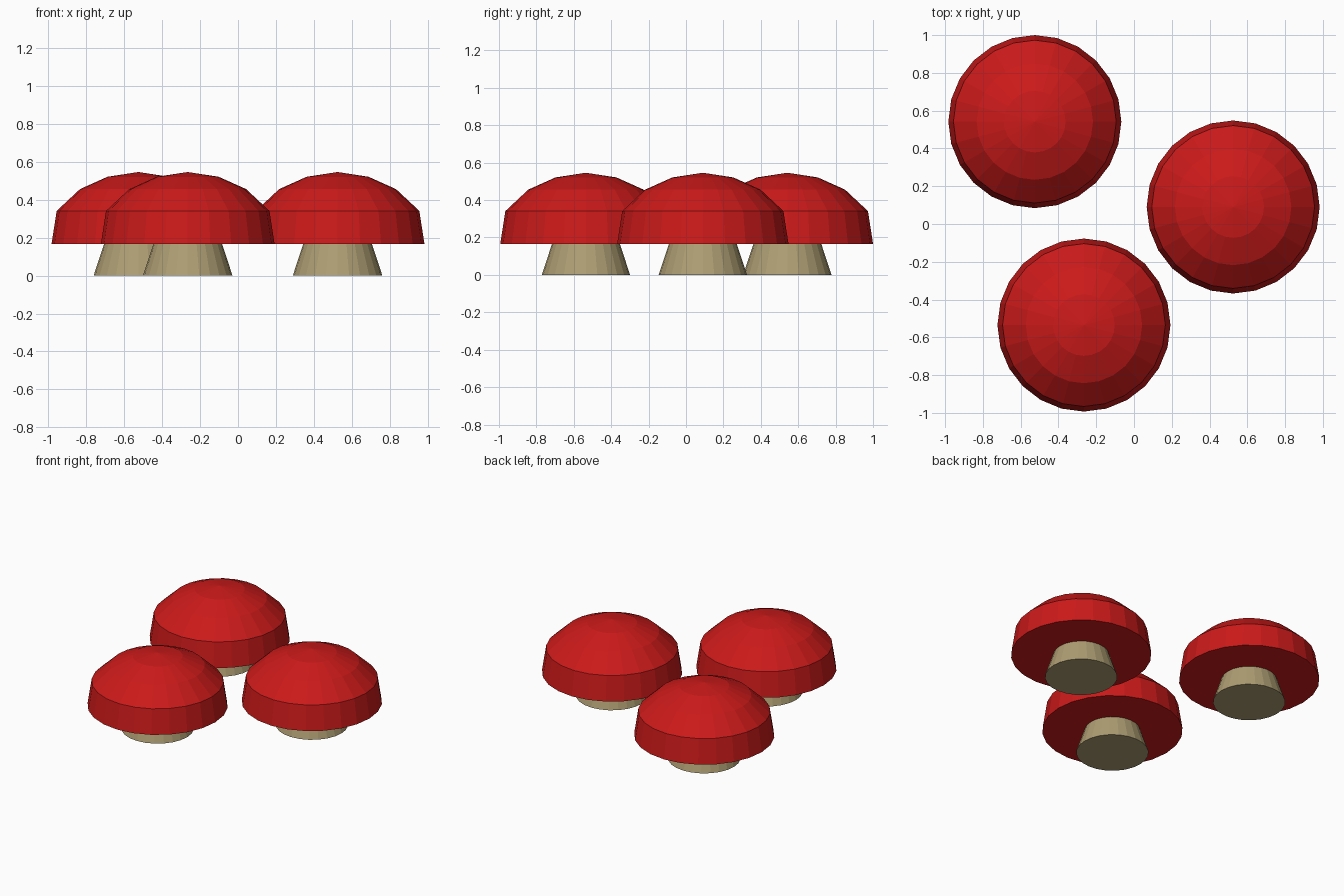
import bpy, bmesh
from math import cos, sin, tau

if "Cube" in bpy.data.objects:
    bpy.data.objects.remove(bpy.data.objects["Cube"])

SIDES = 24


def material(name, color):
    m = bpy.data.materials.new(name)
    m.diffuse_color = color
    m.use_nodes = True
    m.node_tree.nodes["Principled BSDF"].inputs["Base Color"].default_value = m.diffuse_color
    return m


def lathe(name, profile, location, mat, apex=None):
    """Spin (radius, z) rings around z; close the base, and the top with a cap or apex."""
    bm = bmesh.new()
    rings = [[bm.verts.new((r * cos(tau * i / SIDES), r * sin(tau * i / SIDES), z))
              for i in range(SIDES)] for r, z in profile]
    for a, b in zip(rings, rings[1:]):
        for i in range(SIDES):
            j = (i + 1) % SIDES
            bm.faces.new((a[i], a[j], b[j], b[i]))
    bm.faces.new(rings[0][::-1])
    top = rings[-1]
    if apex is None:
        bm.faces.new(top)
    else:
        tip = bm.verts.new((0, 0, apex))
        for i in range(SIDES):
            bm.faces.new((top[i], top[(i + 1) % SIDES], tip))
    mesh = bpy.data.meshes.new(name)
    bm.to_mesh(mesh)
    bm.free()
    mesh.materials.append(mat)
    obj = bpy.data.objects.new(name, mesh)
    obj.location = location
    bpy.context.collection.objects.link(obj)
    return obj


red = material("cap_red", (0.60, 0.01, 0.01, 1))
tan = material("stem_tan", (0.42, 0.34, 0.17, 1))

# Three identical mushrooms
for n, (x, y) in enumerate([(-0.525, 0.542), (0.525, 0.09), (-0.265, -0.535)], 1):
    # Tapered stem
    lathe(f"mushroom_stem_{n}", [(0.236, 0), (0.181, 0.167)], (x, y, 0), tan)
    # Faceted domed cap with flat underside
    lathe(f"mushroom_cap_{n}",
          [(0.458, 0.166), (0.431, 0.341), (0.308, 0.456), (0.163, 0.521)],
          (x, y, 0), red, apex=0.546)
